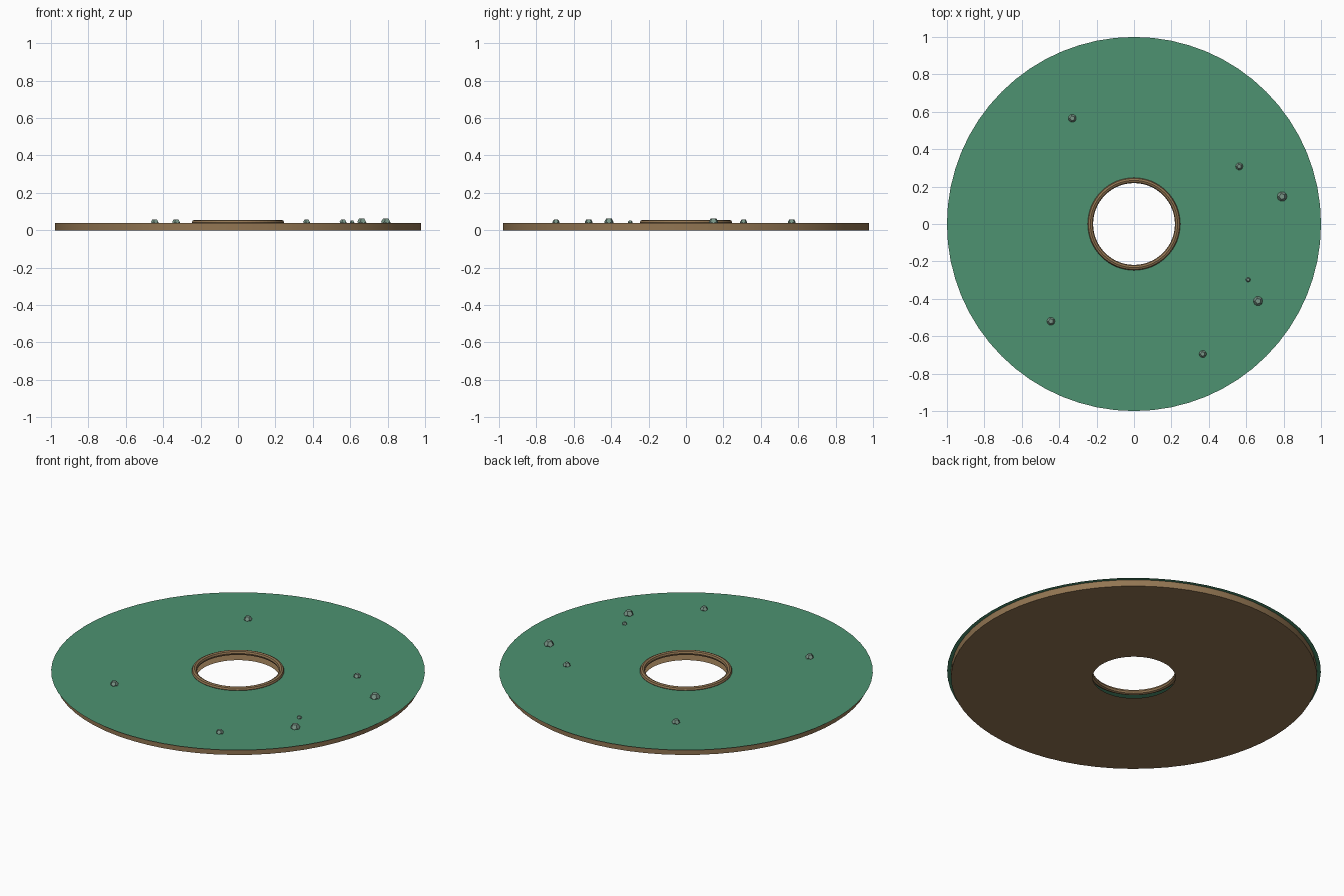
import bpy, bmesh, math
from mathutils import Vector

cube = bpy.data.objects.get("Cube")
if cube:
    bpy.data.objects.remove(cube)

SEG = 64
TOP = 0.038
HOLE = 0.222


def material(name, rgb):
    m = bpy.data.materials.new(name)
    m.use_nodes = True
    color = (*rgb, 1)
    m.diffuse_color = color
    m.node_tree.nodes["Principled BSDF"].inputs["Base Color"].default_value = color
    return m


green = material("moss green", (0.075, 0.29, 0.165))
tan = material("earth brown", (0.29, 0.18, 0.085))
stone = material("grey green stone", (0.19, 0.30, 0.24))


def finish(name, bm, mat, smooth=False):
    mesh = bpy.data.meshes.new(name)
    bm.to_mesh(mesh)
    bm.free()
    mesh.materials.append(mat)
    obj = bpy.data.objects.new(name, mesh)
    bpy.context.collection.objects.link(obj)
    if smooth:
        bpy.ops.object.select_all(action="DESELECT")
        obj.select_set(True)
        bpy.context.view_layer.objects.active = obj
        bpy.ops.object.shade_smooth_by_angle(angle=math.radians(40))
    return obj


def lathe(name, profile, mat, closed=False, smooth=False):
    """Turn a list of (radius, height) points around the z axis."""
    bm = bmesh.new()
    rings = [[bm.verts.new((r * math.cos(a), r * math.sin(a), z)) for r, z in profile]
             for a in (math.tau * i / SEG for i in range(SEG))]
    n = len(profile)
    for i in range(SEG):
        a, b = rings[i], rings[(i + 1) % SEG]
        for j in range(n if closed else n - 1):
            k = (j + 1) % n
            bm.faces.new((a[j], b[j], b[k], a[k]))
    return finish(name, bm, mat, smooth)


# Hollow base: underside and outer wall
lathe("base_shell", [(HOLE, 0), (0.979, 0), (0.979, TOP)], tan, smooth=True)

# Thin ground sheet that overhangs the base
lathe("ground_disc", [(1.0, TOP), (HOLE, TOP)], green)

# Rounded rim around the hole
rim = [(0.233 + 0.0145 * math.cos(t), 0.041 + 0.0145 * math.sin(t))
       for t in (math.tau * i / 8 for i in range(8))]
lathe("hole_rim", rim, tan, closed=True)


def dodecahedron(name, x, y, radius):
    """Hull of the face centres of an icosahedron."""
    ico = bmesh.new()
    bmesh.ops.create_icosphere(ico, subdivisions=1, radius=1)
    points = [f.calc_center_median().normalized() * radius for f in ico.faces]
    ico.free()
    bm = bmesh.new()
    for p in points:
        bm.verts.new(p + Vector((x, y, TOP + 0.003)))
    bmesh.ops.convex_hull(bm, input=bm.verts[:])
    bmesh.ops.dissolve_limit(bm, angle_limit=0.05, verts=bm.verts[:], edges=bm.edges[:])
    bmesh.ops.recalc_face_normals(bm, faces=bm.faces[:])
    finish(name, bm, stone)


# Scattered pebbles: x, y, radius
pebbles = [(-0.33, 0.565, 0.022), (0.563, 0.308, 0.02), (0.792, 0.147, 0.027),
           (0.61, -0.298, 0.013), (0.663, -0.412, 0.026), (0.368, -0.695, 0.02),
           (-0.444, -0.52, 0.022)]
for i, (x, y, r) in enumerate(pebbles, 1):
    dodecahedron(f"pebble_{i}", x, y, r)
